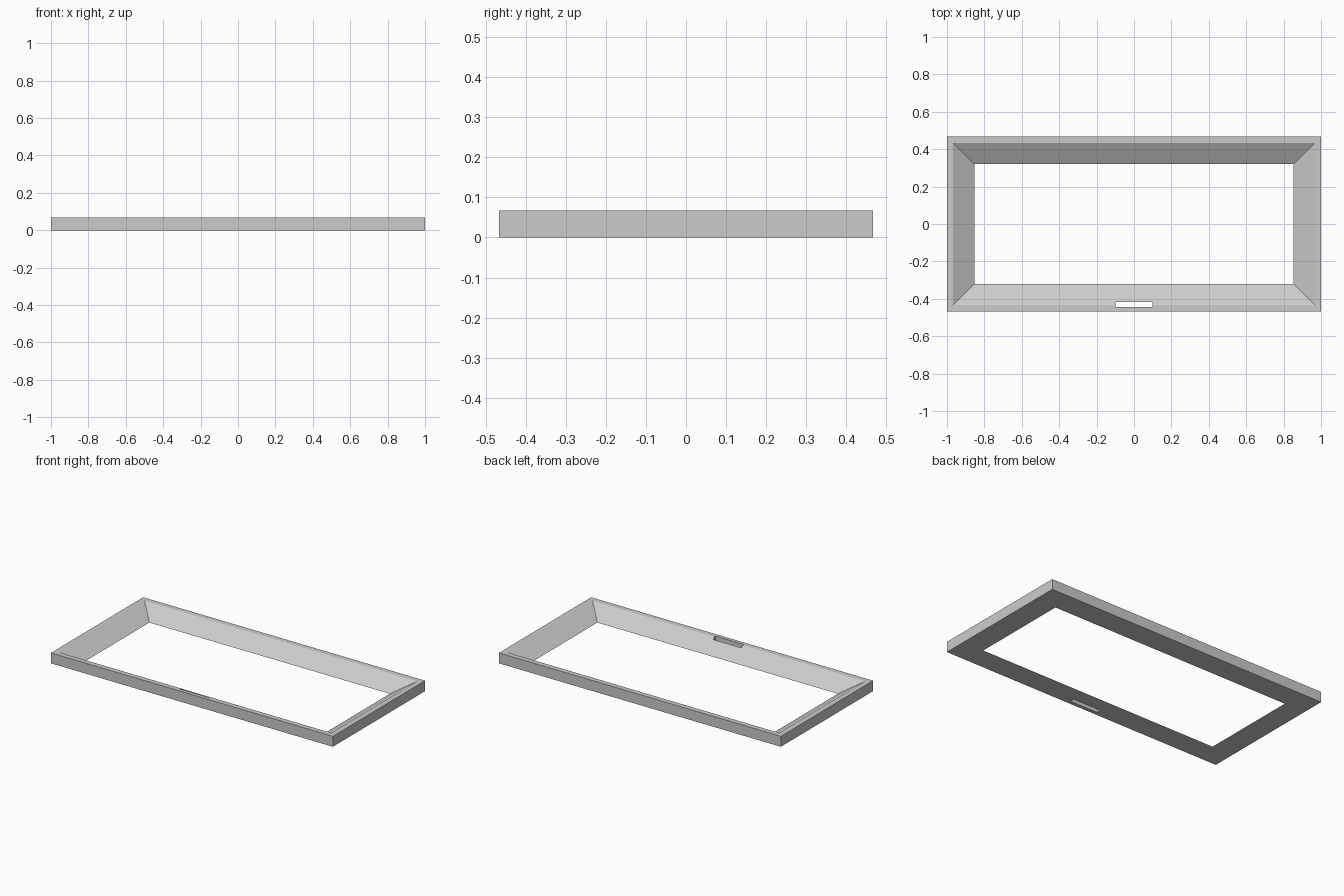
import bpy
import bmesh

cube = bpy.data.objects.get("Cube")
if cube:
    bpy.data.objects.remove(cube, do_unlink=True)

HALF_X, HALF_Y, HEIGHT = 1.0, 0.467, 0.067

grey = bpy.data.materials.new("light grey")
grey.use_nodes = True
colour = (0.6, 0.6, 0.6, 1)
grey.diffuse_color = colour
grey.node_tree.nodes["Principled BSDF"].inputs["Base Color"].default_value = colour


def add_object(name, bm):
    bmesh.ops.recalc_face_normals(bm, faces=bm.faces)
    mesh = bpy.data.meshes.new(name)
    bm.to_mesh(mesh)
    bm.free()
    mesh.materials.append(grey)
    obj = bpy.data.objects.new(name, mesh)
    bpy.context.collection.objects.link(obj)
    return obj


# Bezel frame: rectangular rings (inset, height) joined into a closed mitred loop
profile = [(0, 0), (0, HEIGHT), (0.033, HEIGHT), (0.147, 0)]
bm = bmesh.new()
rings = []
for inset, z in profile:
    x, y = HALF_X - inset, HALF_Y - inset
    rings.append([bm.verts.new((sx * x, sy * y, z))
                  for sx, sy in ((-1, -1), (1, -1), (1, 1), (-1, 1))])
for i, ring in enumerate(rings):
    following = rings[(i + 1) % len(rings)]
    for j in range(4):
        k = (j + 1) % 4
        bm.faces.new((ring[j], ring[k], following[k], following[j]))
frame = add_object("bezel_frame", bm)

# Slot cut straight through the front bar
bm = bmesh.new()
bmesh.ops.create_cube(bm, size=1)
bmesh.ops.scale(bm, vec=(0.2, 0.028, 0.3), verts=bm.verts)
bmesh.ops.translate(bm, vec=(0, -0.43, 0.03), verts=bm.verts)
cutter = add_object("slot_cutter", bm)
cutter.hide_render = True
cutter.hide_set(True)

cut = frame.modifiers.new("front slot", "BOOLEAN")
cut.operation = "DIFFERENCE"
cut.solver = "EXACT"
cut.object = cutter

# Bake the cut and drop the helper
bpy.context.view_layer.objects.active = frame
frame.select_set(True)
bpy.ops.object.modifier_apply(modifier=cut.name)
bpy.data.objects.remove(cutter, do_unlink=True)
